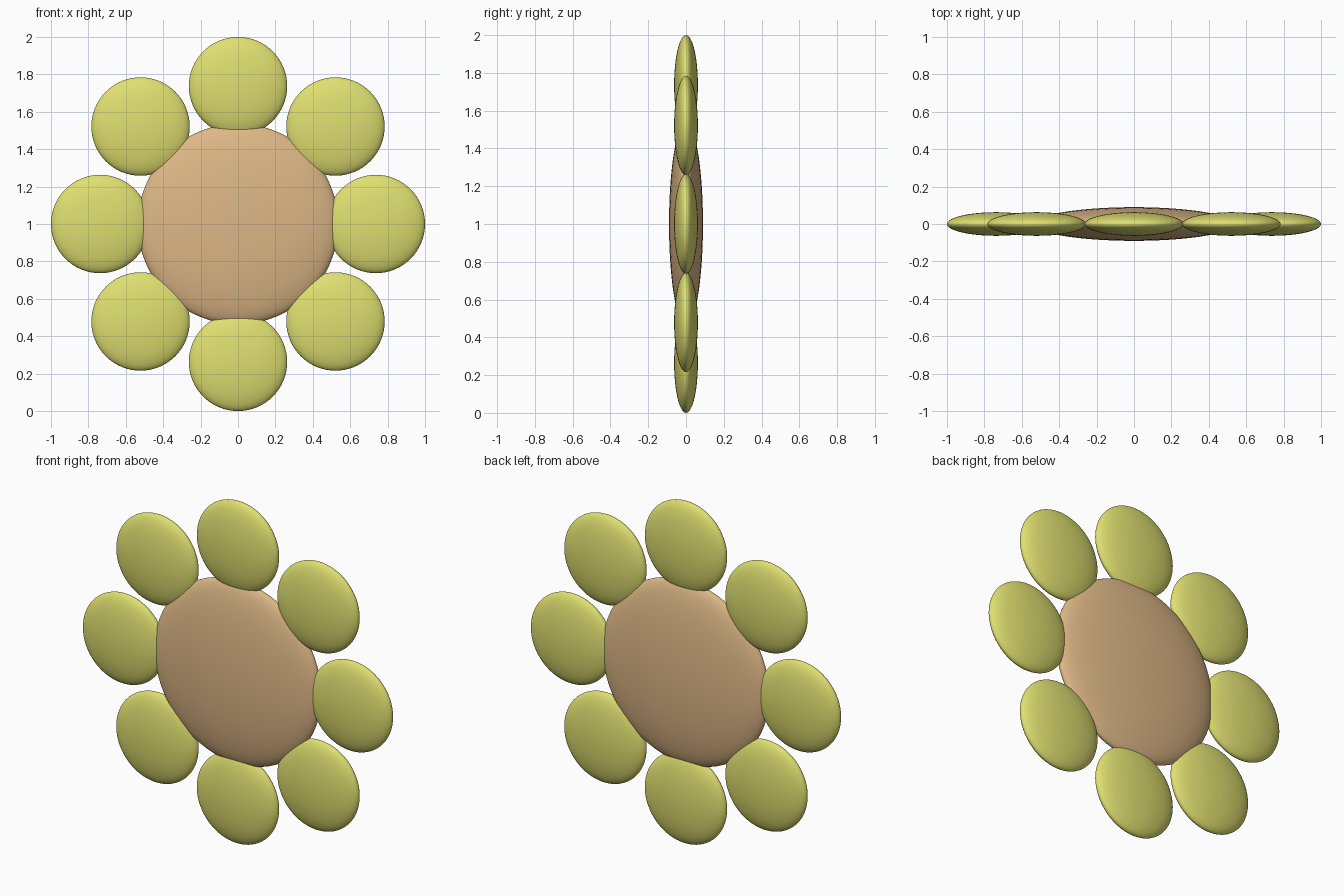
import bpy, math

if "Cube" in bpy.data.objects:
    bpy.data.objects.remove(bpy.data.objects["Cube"])


def material(name, color):
    m = bpy.data.materials.new(name)
    m.diffuse_color = (*color, 1.0)
    m.use_nodes = True
    m.node_tree.nodes["Principled BSDF"].inputs["Base Color"].default_value = m.diffuse_color
    return m


def ellipsoid(name, loc, scale, mat, segments, rings):
    bpy.ops.mesh.primitive_uv_sphere_add(segments=segments, ring_count=rings,
                                         radius=1.0, location=loc)
    ob = bpy.context.object
    ob.name = name
    ob.scale = scale
    bpy.ops.object.transform_apply(location=False, rotation=False, scale=True)
    bpy.ops.object.shade_smooth()
    ob.data.materials.append(mat)
    return ob


tan = material("tan", (0.73, 0.479, 0.242))
yellow = material("soft yellow", (0.74, 0.74, 0.165))

# Flattened centre disc
CENTRE_Z = 1.0
ellipsoid("flower_centre", (0, 0, CENTRE_Z), (0.536, 0.09, 0.536), tan, 64, 32)

# Ring of eight flattened round petals
RING, PETAL = 0.737, 0.263
for i in range(8):
    a = i * math.tau / 8
    loc = (RING * math.cos(a), 0, CENTRE_Z + RING * math.sin(a))
    ellipsoid(f"petal_{i + 1}", loc, (PETAL, 0.063, PETAL), yellow, 64, 32)
